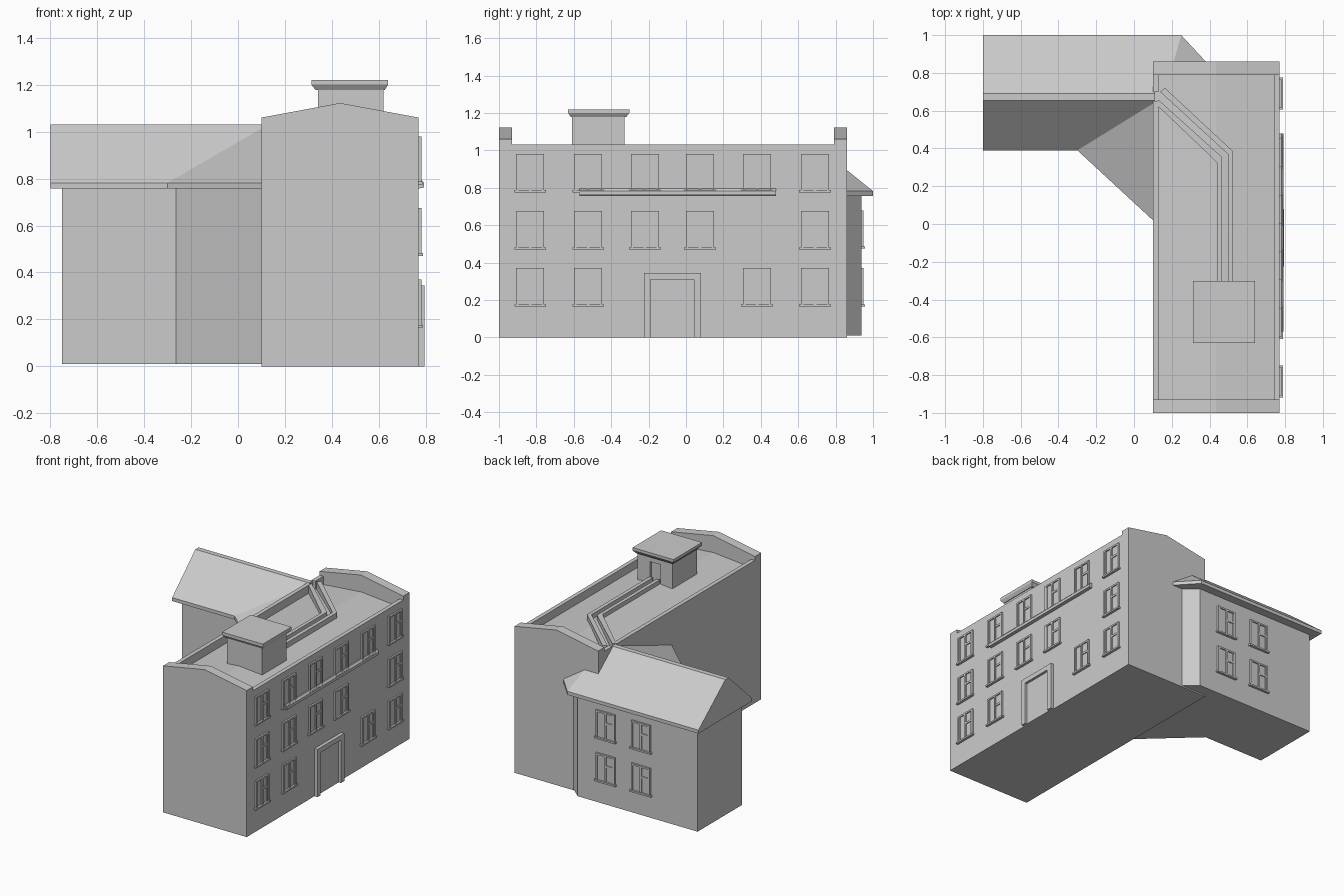
import bpy, bmesh
from math import pi
from mathutils import Vector

if "Cube" in bpy.data.objects:
    bpy.data.objects.remove(bpy.data.objects["Cube"])


def finish(name, bm):
    bmesh.ops.recalc_face_normals(bm, faces=bm.faces)
    me = bpy.data.meshes.new(name)
    bm.to_mesh(me)
    bm.free()
    ob = bpy.data.objects.new(name, me)
    bpy.context.collection.objects.link(ob)
    return ob


def add_box(bm, x0, x1, y0, y1, z0, z1):
    vs = bmesh.ops.create_cube(bm, size=1)["verts"]
    for v in vs:
        v.co = Vector((x1 if v.co.x > 0 else x0, y1 if v.co.y > 0 else y0, z1 if v.co.z > 0 else z0))


def boxes(name, *dims):
    bm = bmesh.new()
    for d in dims:
        add_box(bm, *d)
    return finish(name, bm)


def prism(name, pts, axis, a, b):
    """Extrude a 2D outline along one axis from a to b."""
    place = {"x": lambda p, t: (t, p[0], p[1]),
             "y": lambda p, t: (p[0], t, p[1]),
             "z": lambda p, t: (p[0], p[1], t)}[axis]
    bm = bmesh.new()
    face = bm.faces.new([bm.verts.new(place(p, a)) for p in pts])
    new = bmesh.ops.extrude_face_region(bm, geom=[face])["geom"]
    shift = Vector(place((0, 0), b - a))
    bmesh.ops.translate(bm, vec=shift, verts=[g for g in new if isinstance(g, bmesh.types.BMVert)])
    return finish(name, bm)


def hull(name, pts):
    bm = bmesh.new()
    for p in pts:
        bm.verts.new(p)
    bmesh.ops.convex_hull(bm, input=bm.verts[:])
    return finish(name, bm)


# Main block with low pitched roof between two gable walls
prism("main_block", [(.10, 0), (.77, 0), (.77, .97), (.435, 1.0), (.10, .97)], "y", -.93, .79)
gable = [(.10, 0), (.77, 0), (.77, 1.06), (.435, 1.122), (.10, 1.06)]
prism("gable_front", gable, "y", -1, -.93)
prism("gable_back", gable, "y", .79, .86)
boxes("parapet_right", (.74, .77, -.93, .79, .96, 1.032))
boxes("parapet_left", (.10, .13, -.93, .65, .96, 1.032), (.10, .13, .70, .79, .96, 1.032))

# Roof walkway kerbs
prism("walkway_kerb_inner", [(.44, -.33), (.465, -.33), (.465, .355), (.13, .657), (.11, .64), (.44, .325)],
      "z", .96, 1.03)
prism("walkway_kerb_outer", [(.497, -.33), (.524, -.33), (.524, .385), (.164, .72), (.138, .70), (.497, .37)],
      "z", .96, 1.03)

# Roof stair house with a doorway and bevelled cap
house = boxes("stair_house", (.34, .62, -.61, -.33, .97, 1.185))
cutter = boxes("doorway_cutter", (.435, .52, -.35, -.30, 1.0, 1.14))
mod = house.modifiers.new("doorway", "BOOLEAN")
mod.object = cutter
mod.solver = "EXACT"
cutter.hide_render = True
cutter.hide_viewport = True
cutter.display_type = "WIRE"
boxes("stair_house_cap", (.313, .64, -.63, -.303, 1.2, 1.22))
hull("stair_house_cornice", [(x, y, 1.2) for x in (.313, .64) for y in (-.63, -.303)] +
     [(x, y, 1.178) for x in (.33, .625) for y in (-.615, -.32)])

# Rear wing walls, with angled corners against the main block
prism("wing_walls", [(-.75, .43), (-.265, .43), (.10, .09), (.15, .09), (.15, .80), (.30, .80), (.30, .86),
                     (.21, .938), (-.75, .938)], "z", .01, .76)
prism("wing_eaves", [(-.8, .39), (-.3, .39), (.10, .02), (.15, .02), (.15, .80), (.38, .80), (.38, .86),
                     (.25, 1.0), (-.8, 1.0)], "z", .757, .782)
prism("wing_roof", [(.39, .782), (1.0, .782), (.692, 1.03), (.655, 1.03)], "x", -.8, .11)
hull("wing_roof_valley", [(-.3, .39, .782), (.10, .02, .782), (.10, .655, 1.02), (.10, .39, .782)])
hull("wing_roof_hip", [(.10, 1, .782), (.25, 1, .782), (.38, .86, .782), (.21, .86, .895),
                       (.10, .86, .895), (.10, .86, .782)])

# One window mesh facing +x, base at sill level, shared by all windows
W, H = .075, .205
win = boxes("window_right",
            (-.01, .004, -W, W, .01, H),                                   # glass
            (0, .012, -W, -W + .012, .01, H), (0, .012, W - .012, W, .01, H),  # jambs
            (0, .012, -W + .012, W - .012, H - .012, H),                   # head
            (0, .012, -.007, .007, .01, H - .012),                         # mullion
            (0, .010, .007, W - .012, .115, .13),                          # transom
            (0, .008, -W + .012, -W + .02, .01, H - .012),                 # sash stiles
            (0, .008, W - .02, W - .012, .01, H - .012),
            (0, .018, -W - .01, W + .01, 0, .012))                         # sill
mesh = win.data
bpy.data.objects.remove(win)


def window(name, loc, rot=0):
    ob = bpy.data.objects.new(name, mesh)
    ob.location = loc
    ob.rotation_euler.z = rot
    bpy.context.collection.objects.link(ob)


cols = [-.833, -.523, -.22, .075, .38, .69]
rows = [(.165, (0, 1, 4, 5)), (.47, (0, 1, 2, 3, 5)), (.775, range(6))]
for z, used in rows:
    for c in used:
        window("window_right", (.77, cols[c], z))
for z in (.165, .475):
    for x in (-.016, -.30):
        window("window_wing", (x, .938, z), pi / 2)

# Entrance surround, door and long fascia board
boxes("door_surround", (.76, .795, -.225, -.19, 0, .345), (.76, .795, .042, .08, 0, .345),
      (.76, .795, -.19, .042, .31, .345))
boxes("door", (.76, .777, -.19, .042, 0, .31))
prism("fascia_board", [(.765, .757), (.792, .762), (.792, .782), (.78, .795), (.765, .795)], "y", -.57, .48)
